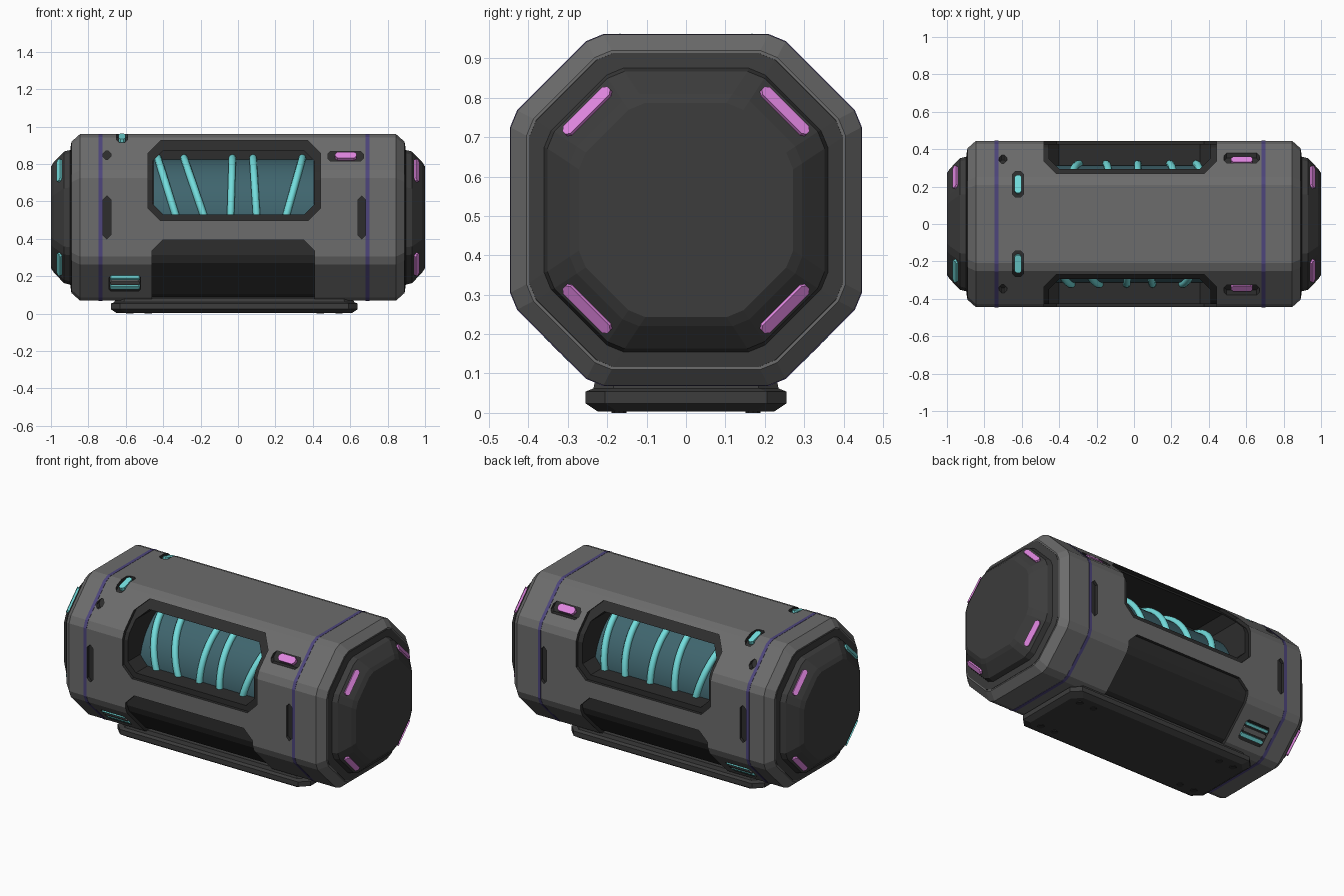
import bpy, bmesh, math
from mathutils import Vector, Matrix

if "Cube" in bpy.data.objects:
    bpy.data.objects.remove(bpy.data.objects["Cube"])

ZC = 0.515  # height of the long axis


def mat(name, c):
    m = bpy.data.materials.new(name)
    m.diffuse_color = (*c, 1)
    m.use_nodes = True
    m.node_tree.nodes["Principled BSDF"].inputs["Base Color"].default_value = m.diffuse_color
    return m


BODY = mat("body_grey", (0.15, 0.15, 0.15))
DARK = mat("dark_grey", (0.045, 0.045, 0.045))
BLACK = mat("near_black", (0.026, 0.026, 0.026))
PURPLE = mat("purple", (0.075, 0.06, 0.20))
CYAN = mat("cyan", (0.17, 0.72, 0.72))
PINK = mat("magenta", (0.75, 0.24, 0.75))
TEAL = mat("dark_teal", (0.05, 0.13, 0.155))


def new_obj(name, bm, mats):
    bmesh.ops.recalc_face_normals(bm, faces=bm.faces)
    me = bpy.data.meshes.new(name)
    bm.to_mesh(me)
    bm.free()
    for m in mats:
        me.materials.append(m)
    ob = bpy.data.objects.new(name, me)
    bpy.context.collection.objects.link(ob)
    return ob


def add_loft(bm, rings, mi=0):
    """closed solid through rings of equal point count"""
    vs = [[bm.verts.new(p) for p in r] for r in rings]
    n = len(rings[0])
    fs = [bm.faces.new(vs[0]), bm.faces.new(vs[-1])]
    for a, b in zip(vs, vs[1:]):
        for i in range(n):
            j = (i + 1) % n
            fs.append(bm.faces.new((a[i], a[j], b[j], b[i])))
    for f in fs:
        f.material_index = mi


def loft(name, rings, m):
    bm = bmesh.new()
    add_loft(bm, rings)
    return new_obj(name, bm, [m])


def octa(x, a, d=None, b=0.025):
    """octagon section with softened corners: a = flat apothem, d = diagonal apothem"""
    d = d or a * 1.08
    h, s = d * math.sqrt(2) - a, b * 0.707
    q = [(a, h - b), (a - s, h + s), (h + s, a - s), (h - b, a)]
    pts = q + [(-y, z) for y, z in q[::-1]]
    pts += [(-y, -z) for y, z in q] + [(y, -z) for y, z in q[::-1]]
    return [(x, y, ZC + z) for y, z in pts]


def rect(x0, x1, z0, z1, c, cb=None):
    """rectangle with chamfered corners (cb = bottom chamfer)"""
    cb = c if cb is None else cb
    return [(x0 + cb, z0), (x1 - cb, z0), (x1, z0 + cb), (x1, z1 - c),
            (x1 - c, z1), (x0 + c, z1), (x0, z1 - c), (x0, z0 + cb)]


def cut(ob, cutters):
    """subtract (outline, near, far, axis) prisms, mirrored front to back"""
    bm = bmesh.new()
    for pts, n, f, axis in cutters:
        if axis == 'y':
            for s in (-1, 1):
                add_loft(bm, [[(x, s * k, z) for x, z in pts] for k in (n, f)], 1)
        else:
            for s in (-1, 1):
                add_loft(bm, [[(x, s * y, k) for x, y in pts] for k in (n, f)], 1)
    c = new_obj("cutter", bm, [ob.data.materials[0], BLACK])
    c.hide_render = True
    ob.data.materials.append(BLACK)
    md = ob.modifiers.new("cut", 'BOOLEAN')
    md.operation, md.solver, md.object = 'DIFFERENCE', 'EXACT', c
    bake(ob)
    bpy.data.objects.remove(c)


def bake(ob):
    dg = bpy.context.evaluated_depsgraph_get()
    dg.update()
    me = bpy.data.meshes.new_from_object(ob.evaluated_get(dg))
    ob.modifiers.clear()
    ob.data = me


def plate(name, loc, u, v, size, m):
    """chamfered bar: u = long direction, v = width direction, size = length, width, thickness"""
    u, v = Vector(u).normalized(), Vector(v).normalized()
    w = u.cross(v)
    L, W, T = (k / 2 for k in size)
    pts = rect(-L, L, -W, W, W * 0.6)
    return loft(name, [[Vector(loc) + u * a + v * b + w * k for a, b in pts] for k in (-T, T)], m)


# outer shell with window, panel, notch and vent openings
shell = loft("outer_shell", [octa(-0.89, 0.405), octa(-0.845, 0.445),
                             octa(0.845, 0.445), octa(0.89, 0.405)], BODY)
cut(shell, [
    (rect(-0.48, 0.44, 0.497, 0.925, 0.065), 0.03, 0.7, 'y'),    # window
    (rect(-0.46, 0.41, 0.06, 0.395, 0.06, 0.01), 0.20, 0.7, 'y'),  # lower panel
    (rect(-0.722, -0.68, 0.40, 0.63, 0.02), 0.35, 0.7, 'y'),     # side notches
    (rect(0.642, 0.682, 0.40, 0.63, 0.02), 0.35, 0.7, 'y'),
    (rect(-0.722, -0.68, 0.825, 0.87, 0.015), 0.25, 0.7, 'y'),
    (rect(0.48, 0.67, 0.815, 0.868, 0.015), 0.25, 0.7, 'y'),     # light slot
    (rect(-0.69, -0.52, 0.12, 0.205, 0.012), 0.22, 0.7, 'y'),    # vent
    (rect(-0.65, -0.59, 0.145, 0.28, 0.015), 0.86, 1.1, 'z'),    # top light slot
])

# dark inner core: shows as window frame, panel and notch floors
core = loft("inner_core", [octa(-0.8, 0.427), octa(0.8, 0.427)], BLACK)
cut(core, [(rect(-0.455, 0.408, 0.53, 0.872, 0.055), 0.06, 0.7, 'y')])

# glass chamber behind the windows
N = 48
loft("glass_chamber", [[(x, 0.315 * math.cos(2 * math.pi * i / N), ZC + 0.315 * math.sin(2 * math.pi * i / N))
                        for i in range(N)] for x in (-0.452, 0.405)], TEAL).data.shade_smooth()
bpy.data.objects["glass_chamber"].data.set_sharp_from_angle(angle=math.radians(30))


# glowing coils: (x at middle height, x at top) for each side
def coil(name, side, mid, top, t0=-10, t1=86):
    cu = bpy.data.curves.new(name, 'CURVE')
    cu.dimensions = '3D'
    cu.bevel_depth, cu.bevel_resolution, cu.use_fill_caps = 0.02, 3, True
    sp = cu.splines.new('POLY')
    n = 18
    sp.points.add(n - 1)
    for i, p in enumerate(sp.points):
        t = math.radians(t0 + (t1 - t0) * i / (n - 1))
        p.co = (mid + (top - mid) * math.sin(t), side * 0.322 * math.cos(t), ZC + 0.322 * math.sin(t), 1)
    tmp = bpy.data.objects.new(name, cu)
    bpy.context.collection.objects.link(tmp)
    dg = bpy.context.evaluated_depsgraph_get()
    me = bpy.data.meshes.new_from_object(tmp.evaluated_get(dg))
    bpy.data.objects.remove(tmp)
    me.materials.clear()
    me.materials.append(CYAN)
    me.shade_smooth()
    bpy.context.collection.objects.link(bpy.data.objects.new(name, me))


for m, t in ((-0.33, -0.43), (-0.18, -0.29), (-0.04, -0.03), (0.10, 0.08), (0.255, 0.345)):
    coil("front_coil", -1, m, t)
for m, t in ((-0.29, -0.37), (-0.15, -0.12), (0.02, 0.02), (0.19, 0.23), (0.33, 0.38)):
    coil("back_coil", 1, m, t)

# purple bands around the shell
for x in (-0.735, 0.692):
    loft("purple_band", [octa(x - 0.01, 0.4465), octa(x + 0.01, 0.4465)], PURPLE)

# end caps with corner lights
for s in (-1, 1):
    loft("end_cap", [octa(s * 0.87, 0.40), octa(s * 0.892, 0.398), octa(s * 0.897, 0.36, 0.385),
                     octa(s * 0.93, 0.352, 0.377), octa(s * 0.985, 0.295, 0.31),
                     octa(s, 0.272, 0.283)], DARK)
    for sy in (-1, 1):
        for sz in (-1, 1):
            r = 0.352 * 0.7071
            plate("end_cap_light", (s * 0.953, sy * r, ZC + sz * r), (0, sy, -sz),
                  (s * 0.6, -sy * 0.57, -sz * 0.57), (0.16, 0.032, 0.02),
                  CYAN if s < 0 and sy < 0 else PINK)

for s in (-1, 1):
    # magenta shoulder lights, cyan top lights, vent slats
    plate("shoulder_light", (0.577, s * 0.339, 0.842), (1, 0, 0), (0, s, -1), (0.115, 0.045, 0.02), PINK)
    plate("top_light", (-0.62, s * 0.212, 0.939), (0, s, -0.3), (1, 0, 0), (0.10, 0.036, 0.02), CYAN)
    for z, w, m in ((0.193, 0.012, CYAN), (0.17, 0.02, BODY), (0.145, 0.016, CYAN)):
        y = 0.473 * math.sqrt(2) - (ZC - z)
        plate("vent_slat", (-0.605, s * y, z), (1, 0, 0), (0, s, 1), (0.16, w * 1.41, 0.02), m)


# stepped base with bolts underneath
def base_ring(z, o):
    return [(x, y, z) for x, y in rect(-0.68 + o, 0.64 - o, -0.255 + o, 0.255 - o, 0.05)]


loft("base", [base_ring(0.085, 0.025), base_ring(0.062, 0.02), base_ring(0.054, 0.0), base_ring(0.024, 0.0),
              base_ring(0.004, 0.03)], DARK)
for x in (-0.58, -0.48, 0.44, 0.54):
    for y in (-0.17, 0.17):
        loft("base_bolt", [[(x + 0.02 * math.cos(i * math.pi / 5), y + 0.02 * math.sin(i * math.pi / 5), z)
                            for i in range(10)] for z in (0.0, 0.02)], BLACK)
